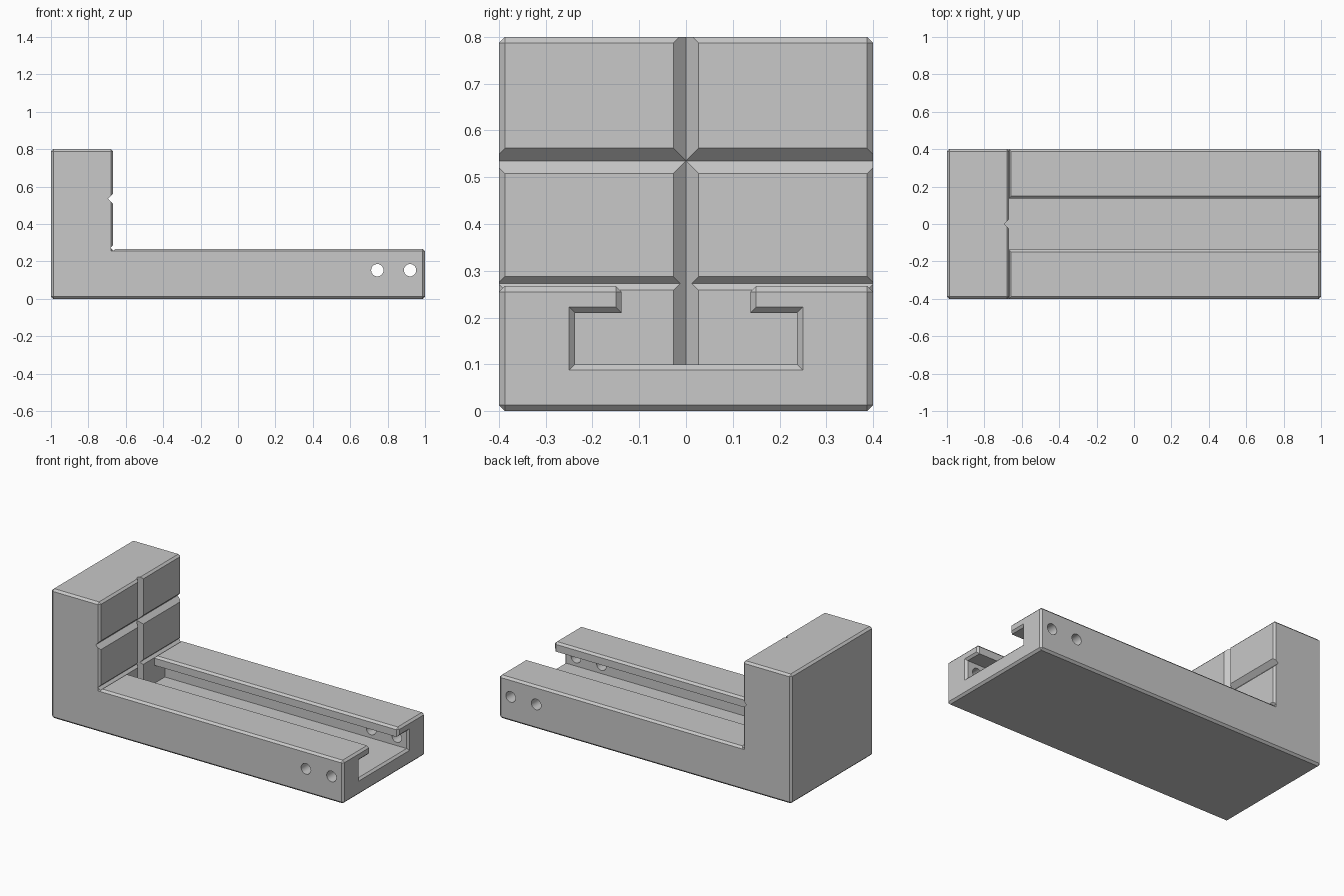
import bpy
import bmesh
from math import pi
from mathutils import Matrix

if "Cube" in bpy.data.objects:
    bpy.data.objects.remove(bpy.data.objects["Cube"], do_unlink=True)

CHAMFER = 0.0125
JAW_X = -0.667      # working face of the jaw
BED_Z = 0.267       # top of the bed
GROOVE = 0.027      # depth and half width of the V grooves

steel = bpy.data.materials.new("plain grey")
steel.use_nodes = True
grey = (0.58, 0.58, 0.58, 1)
steel.diffuse_color = grey
steel.node_tree.nodes["Principled BSDF"].inputs["Base Color"].default_value = grey


def make_object(name, bm):
    bmesh.ops.recalc_face_normals(bm, faces=bm.faces)
    mesh = bpy.data.meshes.new(name)
    bm.to_mesh(mesh)
    bm.free()
    mesh.materials.append(steel)
    obj = bpy.data.objects.new(name, mesh)
    bpy.context.collection.objects.link(obj)
    return obj


def loft(sections):
    """Closed solid through matching cross-sections."""
    bm = bmesh.new()
    rings = [[bm.verts.new(p) for p in s] for s in sections]
    for a, b in zip(rings, rings[1:]):
        for i in range(len(a)):
            j = (i + 1) % len(a)
            bm.faces.new((a[i], a[j], b[j], b[i]))
    bm.faces.new(rings[0])
    bm.faces.new(rings[-1])
    bmesh.ops.recalc_face_normals(bm, faces=bm.faces)
    return bm


def along_y(profile, half):
    return loft([[(x, y, z) for x, z in profile] for y in (-half, half)])


# L-shaped body with every outer edge chamfered
bm = along_y([(-1, 0), (1, 0), (1, BED_Z), (JAW_X, BED_Z), (JAW_X, 0.8), (-1, 0.8)], 0.4)
bm.normal_update()
outer = [e for e in bm.edges if e.calc_face_angle_signed() > 0.1]
bmesh.ops.bevel(bm, geom=outer, offset=CHAMFER, segments=1, affect='EDGES', profile=0.5)
body = make_object("vise_jaw_body", bm)

cutters = []

# T-slot, flaring at the open end and along the lips
def slot_section(x, grow):
    c = CHAMFER
    half = [(0.2375 + grow, 0.10 - grow), (0.2375 + grow, 0.21 + grow),
            (0.1375 + grow, 0.21 + grow), (0.1375 + grow, BED_Z - c),
            (0.1375 + grow + 2 * c, BED_Z + c), (0.1375 + grow + 2 * c, 0.32)]
    ring = half + [(-y, z) for y, z in reversed(half)]
    return [(x, y, z) for y, z in ring]

cutters.append(make_object("slot_cutter", loft([
    slot_section(JAW_X, 0), slot_section(1 - CHAMFER, 0),
    slot_section(1 + CHAMFER, 2 * CHAMFER)])))

# V grooves across the jaw face
wide = GROOVE * 2
notch = [(JAW_X - GROOVE, 0), (JAW_X + GROOVE, -wide), (JAW_X + GROOVE, wide)]
cutters.append(make_object("level_groove_cutter",
                           along_y([(x, 0.535 + t) for x, t in notch], 0.5)))
cutters.append(make_object("upright_groove_cutter",
                           loft([[(x, t, z) for x, t in notch] for z in (0.10, 0.9)])))

# Relief groove in the inner corner
r = 0.0155
cx, cz = JAW_X + 0.001, 0.273
cutters.append(make_object("corner_relief_cutter", along_y(
    [(cx - r, cz), (cx, cz - r), (cx + r, cz), (cx, cz + r)], 0.5)))

# Pin holes through both side walls
for i, x in enumerate((0.745, 0.92)):
    bm = bmesh.new()
    bmesh.ops.create_cone(bm, cap_ends=True, segments=32, radius1=0.033, radius2=0.033,
                          depth=1.2, matrix=Matrix.Translation((x, 0, 0.153))
                          @ Matrix.Rotation(pi / 2, 4, 'X'))
    cutters.append(make_object(f"pin_hole_cutter_{i + 1}", bm))

# Cut everything out of the body, then drop the cutters
for cutter in cutters:
    cutter.hide_render = True
    mod = body.modifiers.new(cutter.name, 'BOOLEAN')
    mod.operation = 'DIFFERENCE'
    mod.solver = 'EXACT'
    mod.object = cutter

bpy.context.view_layer.update()
result = body.evaluated_get(bpy.context.evaluated_depsgraph_get())
cut_mesh = bpy.data.meshes.new_from_object(result)
body.modifiers.clear()
body.data = cut_mesh
for cutter in cutters:
    bpy.data.objects.remove(cutter, do_unlink=True)

# Smooth hole walls, crisp edges elsewhere
bpy.ops.object.select_all(action='DESELECT')
body.select_set(True)
bpy.context.view_layer.objects.active = body
bpy.ops.object.shade_smooth_by_angle(angle=pi / 9)
